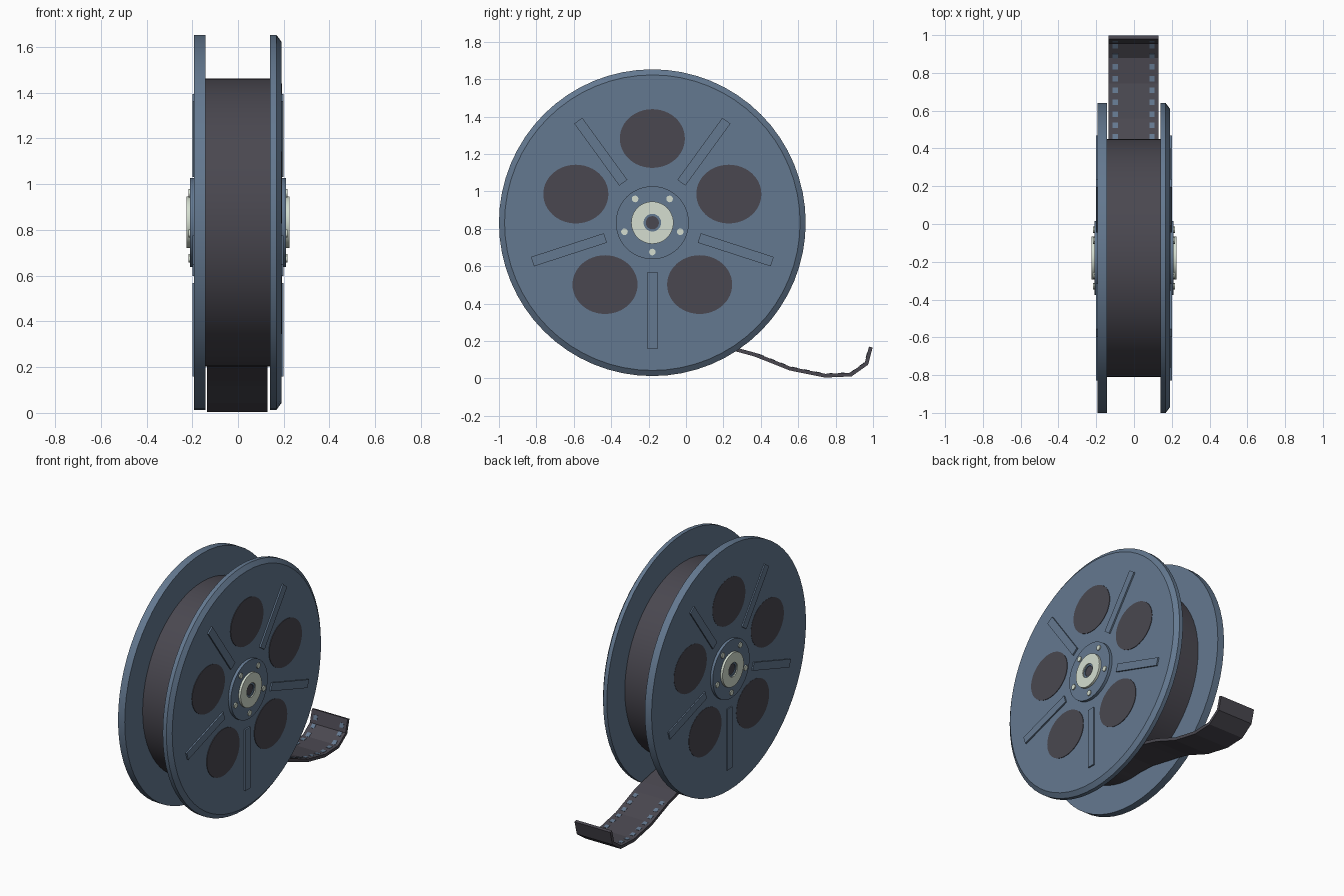
import bpy, bmesh, math
from mathutils import Matrix, Vector

default = bpy.data.objects.get("Cube")
if default:
    bpy.data.objects.remove(default)

CY, CZ = -0.18, 0.833          # reel axle position


def material(name, rgb):
    m = bpy.data.materials.new(name)
    m.use_nodes = True
    m.diffuse_color = (*rgb, 1)
    m.node_tree.nodes["Principled BSDF"].inputs["Base Color"].default_value = (*rgb, 1)
    return m


BLUE = material("steel blue", (0.127, 0.19, 0.28))
FILM = material("film charcoal", (0.068, 0.064, 0.08))
CREAM = material("pale metal", (0.66, 0.73, 0.63))


def finish(name, bm, mat, smooth=False):
    bmesh.ops.recalc_face_normals(bm, faces=bm.faces[:])
    mesh = bpy.data.meshes.new(name)
    bm.to_mesh(mesh)
    bm.free()
    mesh.materials.append(mat)
    obj = bpy.data.objects.new(name, mesh)
    bpy.context.collection.objects.link(obj)
    if smooth:
        bpy.ops.object.select_all(action="DESELECT")
        obj.select_set(True)
        bpy.context.view_layer.objects.active = obj
        bpy.ops.object.shade_smooth_by_angle(angle=math.radians(30))
    return obj


def lathe(name, profile, mat, segments=64, y=CY, z=CZ, sy=1, sz=1):
    """Revolve a closed (x, radius) profile around an axle parallel to x."""
    bm = bmesh.new()
    verts = [bm.verts.new((x, 0, r)) for x, r in profile]
    for a, b in zip(verts, verts[1:] + verts[:1]):
        if a.co.z > 0 or b.co.z > 0:
            bm.edges.new((a, b))
    bmesh.ops.spin(bm, geom=bm.verts[:] + bm.edges[:], cent=(0, 0, 0), axis=(1, 0, 0),
                   angle=math.tau, steps=segments, use_merge=True)
    bmesh.ops.remove_doubles(bm, verts=bm.verts[:], dist=1e-5)
    bmesh.ops.transform(bm, verts=bm.verts[:],
                        matrix=Matrix.Translation((0, y, z)) @ Matrix.Diagonal((1, sy, sz, 1)))
    return finish(name, bm, mat, True)


def disc(name, x0, x1, r, mat, **kw):
    return lathe(name, [(x0, 0), (x0, r), (x1, r), (x1, 0)], mat, **kw)


def ring(name, x0, x1, r0, r1, mat, **kw):
    return lathe(name, [(x0, r0), (x0, r1), (x1, r1), (x1, r0)], mat, **kw)


# Wound film
disc("film_roll", -0.145, 0.145, 0.63, FILM)

# Flanges: one bevelled on its rim, the other square
lathe("left_flange", [(0.14, 0), (0.14, 0.82), (0.168, 0.82), (0.19, 0.79), (0.19, 0)], BLUE)
disc("right_flange", -0.192, -0.142, 0.82, BLUE)

# Window offsets from the axle
windows = [(0, 0.45), (0.409, 0.153), (-0.409, 0.153), (0.253, -0.331), (-0.253, -0.331)]

for side, s in (("left", 1), ("right", -1)):
    for i, (dy, dz) in enumerate(windows):
        disc(f"{side}_window_{i + 1}", s * 0.187, s * 0.1935, 1, FILM, segments=48,
             y=CY + dy, z=CZ + dz, sy=0.174, sz=0.157)

    # Radial ribs and hub screws share five directions
    ribs = bmesh.new()
    for i in range(5):
        a = math.tau * i / 5
        turn = Matrix.Translation((s * 0.19, CY, CZ)) @ Matrix.Rotation(a, 4, "X")
        bmesh.ops.create_cube(ribs, size=1, matrix=turn @ Matrix.Translation((0, 0, -0.469))
                              @ Matrix.Diagonal((0.02, 0.053, 0.41, 1)))
        head = turn @ Vector((0, 0, -0.157))
        disc(f"{side}_screw_{i + 1}", s * 0.2, s * 0.217, 0.018, CREAM, segments=12,
             y=head.y, z=head.z)
    finish(f"{side}_ribs", ribs, BLUE)

    # Hub plate, bright collar and axle socket
    disc(f"{side}_hub_plate", s * 0.185, s * 0.21, 0.195, BLUE)
    ring(f"{side}_collar", s * 0.205, s * 0.225, 0.047, 0.113, CREAM, segments=48)
    ring(f"{side}_socket", s * 0.205, s * 0.218, 0.035, 0.049, BLUE, segments=32)
    disc(f"{side}_axle_hole", s * 0.205, s * 0.212, 0.037, FILM, segments=32)

# Loose film tail: centre line in (y, z)
path = [Vector(p) for p in ((-0.18, 0.215), (0.02, 0.205), (0.15, 0.178), (0.278, 0.152),
                            (0.37, 0.127), (0.556, 0.053), (0.743, 0.015), (0.882, 0.021),
                            (0.965, 0.08), (0.988, 0.168))]
HALF = 0.01


def normal_at(i):
    """Mitred upward normal at a path point."""
    dirs = [(path[j + 1] - path[j]).normalized() for j in (i - 1, i) if 0 <= j < len(path) - 1]
    normals = [Vector((-d.y, d.x)) for d in dirs]
    n = sum(normals, Vector((0, 0))).normalized()
    return n / n.dot(normals[0])


bm = bmesh.new()
sections = []
for i, p in enumerate(path):
    n = normal_at(i) * HALF
    corners = [(-0.135, p - n), (0.13, p - n), (0.13, p + n), (-0.135, p + n)]
    sections.append([bm.verts.new((x, q.x, max(q.y, 0))) for x, q in corners])
for a, b in zip(sections, sections[1:]):
    for k in range(4):
        m = (k + 1) % 4
        bm.faces.new((a[k], a[m], b[m], b[k]))
bm.faces.new(sections[0])
bm.faces.new(sections[-1])
finish("film_tail", bm, FILM)

# Sprocket marks spaced evenly along the upper face of the tail
bm = bmesh.new()
walked, target = 0, 0.03
for a, b in zip(path[4:], path[5:]):
    step = b - a
    d = step.normalized()
    while target <= walked + step.length:
        p = a + d * (target - walked) + Vector((-d.y, d.x)) * HALF
        tilt = Matrix.Translation((0, p.x, p.y)) @ Matrix.Rotation(math.atan2(d.y, d.x), 4, "X")
        for x in (-0.1, 0.095):
            bmesh.ops.create_cube(bm, size=1, matrix=tilt @ Matrix.Translation((x, 0, 0))
                                  @ Matrix.Diagonal((0.028, 0.03, 0.004, 1)))
        target += 0.0645
    walked += step.length
finish("sprocket_marks", bm, BLUE)
